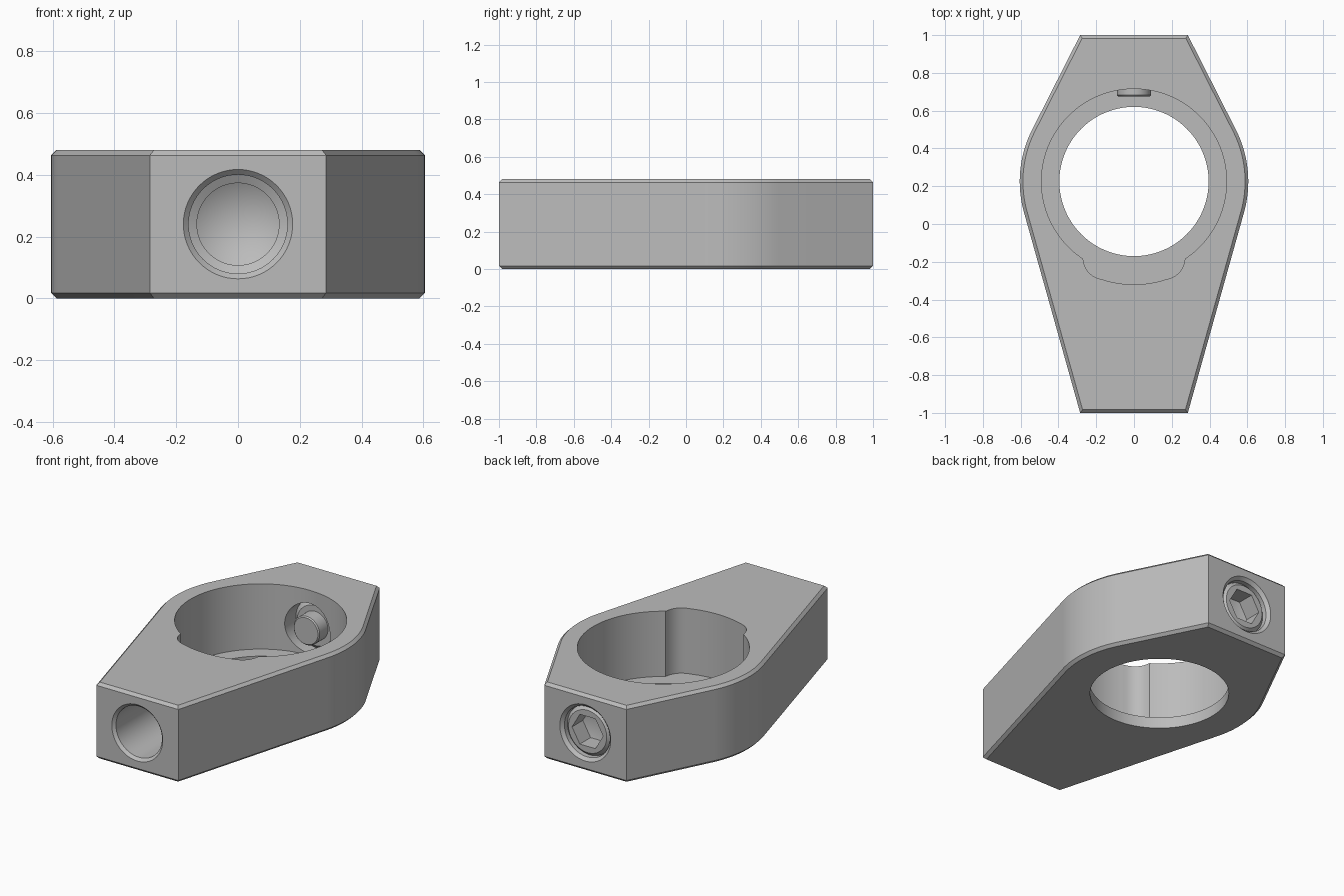
import bpy, bmesh, math
from mathutils import Vector

if "Cube" in bpy.data.objects:
    bpy.data.objects.remove(bpy.data.objects["Cube"])

HEIGHT = 0.48
AXIS_Z = HEIGHT / 2          # height of the screw holes
CENTRE = Vector((0, 0.225))  # centre of the ring
RING_R, BORE_R, LIP_R = 0.605, 0.49, 0.395
HALF_END = 0.285

metal = bpy.data.materials.new("plain grey metal")
metal.use_nodes = True
grey = (0.5, 0.5, 0.5, 1)
metal.diffuse_color = grey
metal.node_tree.nodes["Principled BSDF"].inputs["Base Color"].default_value = grey


def finish(name, bm):
    bmesh.ops.recalc_face_normals(bm, faces=bm.faces)
    mesh = bpy.data.meshes.new(name)
    bm.to_mesh(mesh)
    bm.free()
    mesh.materials.append(metal)
    obj = bpy.data.objects.new(name, mesh)
    bpy.context.collection.objects.link(obj)
    return obj


def prism(name, outline, z0, z1, chamfer=0):
    """Extrude a flat outline, optionally chamfering the top and bottom rims."""
    bm = bmesh.new()
    face = bm.faces.new([bm.verts.new((p[0], p[1], z0)) for p in outline])
    ext = bmesh.ops.extrude_face_region(bm, geom=[face])["geom"]
    for v in ext:
        if isinstance(v, bmesh.types.BMVert):
            v.co.z = z1
    if chamfer:
        rims = [e for e in bm.edges if abs(e.verts[0].co.z - e.verts[1].co.z) < 1e-5]
        bmesh.ops.recalc_face_normals(bm, faces=bm.faces)
        bmesh.ops.bevel(bm, geom=rims, offset=chamfer, segments=1, affect='EDGES')
    return finish(name, bm)


def lathe(name, profile, steps=64):
    """Revolve (radius, y) points around the horizontal screw axis."""
    bm = bmesh.new()
    rings = []
    for r, y in profile:
        count = steps if r > 0 else 1
        angles = [math.tau * i / steps for i in range(count)]
        rings.append([bm.verts.new((r * math.cos(a), y, AXIS_Z + r * math.sin(a)))
                      for a in angles])
    for a, b in zip(rings, rings[1:]):
        for i in range(steps):
            j = (i + 1) % steps
            quad = [a[i % len(a)], a[j % len(a)], b[j % len(b)], b[i % len(b)]]
            bm.faces.new(list(dict.fromkeys(quad)))
    return finish(name, bm)


def cut(target, cutter):
    mod = target.modifiers.new("cut", 'BOOLEAN')
    mod.operation, mod.solver, mod.object = 'DIFFERENCE', 'EXACT', cutter
    bpy.context.view_layer.objects.active = target
    bpy.ops.object.modifier_apply(modifier=mod.name)
    bpy.data.objects.remove(cutter)


def arc(radius, start, end, steps):
    return [CENTRE + radius * Vector((math.cos(a), math.sin(a)))
            for a in (start + (end - start) * i / steps for i in range(steps + 1))]


def mirrored(half):
    return half + [Vector((-p.x, p.y)) for p in reversed(half) if p.x > 1e-5]


def tangent_angle(corner, side):
    d = corner - CENTRE
    return math.atan2(d.y, d.x) + side * math.acos(RING_R / d.length)


# Body: straight ends running tangentially into a round middle
front, back = Vector((HALF_END, -1)), Vector((HALF_END, 1))
side = arc(RING_R, tangent_angle(front, 1), tangent_angle(back, -1), 28)
body = prism("clamp_body", mirrored([front] + side + [back]), 0, HEIGHT, 0.017)

# Stepped bore with a rounded relief pocket toward the front
down = -math.pi / 2
relief = arc(0.545, down, down + math.radians(18), 10)
wall = arc(BORE_R, down + math.radians(33.4), math.pi / 2, 60)
bend = Vector((0.26, -0.275))
corner = []
for i in range(1, 10):
    t = i / 10
    corner.append(relief[-1] * (1 - t) ** 2 + bend * 2 * t * (1 - t) + wall[0] * t ** 2)
cut(body, prism("bore_cutter", mirrored(relief + corner + wall), 0.07, 0.6))
cut(body, prism("lip_cutter", arc(LIP_R, 0, math.tau, 128)[:-1], -0.1, 0.2))

# Blind drilled hole in the front end, stepped with a conical tip
cut(body, lathe("front_hole_cutter", [
    (0, -1.1), (0.177, -1.1), (0.177, -1), (0.16, -0.983), (0.16, -0.58),
    (0.133, -0.565), (0.133, -0.48), (0, -0.4)]))

# Through hole from the back end into the bore
cut(body, lathe("back_hole_cutter", [
    (0, 1.1), (0.177, 1.1), (0.177, 1), (0.158, 0.981), (0.158, 0.5), (0, 0.5)]))

# Set screw with a stepped point and a hexagonal socket
screw = lathe("set_screw", [
    (0, 0.675), (0.083, 0.675), (0.09, 0.682), (0.09, 0.765), (0.125, 0.765),
    (0.155, 0.795), (0.155, 0.955), (0.133, 0.977), (0, 0.977)])
cut(screw, lathe("socket_cutter", [
    (0, 1.1), (0.108, 1.1), (0.108, 0.87), (0, 0.84)], 6))

# Smooth the round walls, keep the machined edges crisp
for obj in (body, screw):
    bpy.ops.object.select_all(action='DESELECT')
    obj.select_set(True)
    bpy.context.view_layer.objects.active = obj
    bpy.ops.object.shade_smooth_by_angle(angle=math.radians(25))
